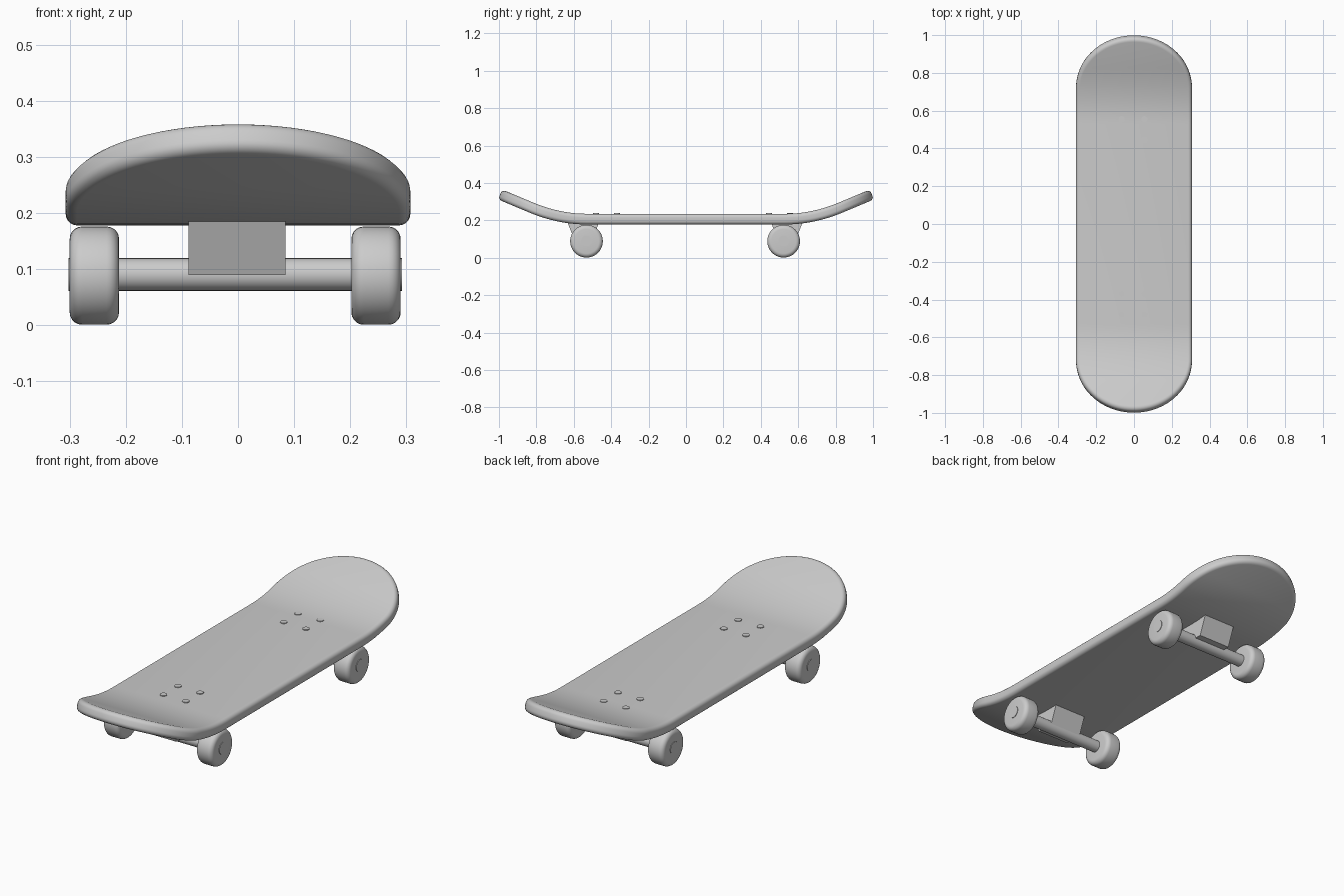
import bpy, bmesh, math
from mathutils import Matrix

if "Cube" in bpy.data.objects:
    bpy.data.objects.remove(bpy.data.objects["Cube"])

CX = -0.005           # trucks sit slightly off the centre line
AXLE_Z = 0.0885


def finish(name, bm, smooth=True):
    bmesh.ops.recalc_face_normals(bm, faces=bm.faces)
    me = bpy.data.meshes.new(name)
    bm.to_mesh(me)
    bm.free()
    ob = bpy.data.objects.new(name, me)
    bpy.context.collection.objects.link(ob)
    if smooth:
        bpy.ops.object.select_all(action='DESELECT')
        ob.select_set(True)
        bpy.context.view_layer.objects.active = ob
        bpy.ops.object.shade_smooth_by_angle(angle=math.radians(35))
    return ob


def cylinder(name, centre, radius, depth, axis='Z', bevel=0.0, sides=40):
    bm = bmesh.new()
    bmesh.ops.create_cone(bm, cap_ends=True, segments=sides, radius1=radius,
                          radius2=radius, depth=depth)
    if bevel:
        rims = [e for e in bm.edges if e.calc_face_angle() > 1]
        bmesh.ops.bevel(bm, geom=rims, offset=bevel, segments=5, profile=0.5,
                        affect='EDGES')
    rot = Matrix.Rotation(math.pi / 2, 4, 'Y') if axis == 'X' else Matrix()
    bm.transform(Matrix.Translation(centre) @ rot)
    return finish(name, bm)


# Deck: rounded-edge rings around a stadium outline, ends kicked up
HALF_W, TIP, STRAIGHT = 0.307, 0.994, 0.72
MID_Z, HALF_T, EDGE_R = 0.2065, 0.0285, 0.02
BEND_A, BEND_B, SLOPE = 0.53, 0.83, 0.42


def bend(x, y, h):
    u = abs(y)
    t = min(max(u - BEND_A, 0), BEND_B - BEND_A)
    slope = SLOPE * t / (BEND_B - BEND_A)
    z = slope * t / 2 + SLOPE * max(u - BEND_B, 0)
    ang = math.atan(slope)
    return (x, math.copysign(u - math.sin(ang) * h, y), MID_Z + z + math.cos(ang) * h)


def outline(inset):
    a, b = HALF_W - inset, TIP - STRAIGHT - inset
    n = 28
    cap = [(a * math.cos(i * math.pi / 2 / n), STRAIGHT + b * math.sin(i * math.pi / 2 / n))
           for i in range(n + 1)]
    cap[-1] = (0.0, STRAIGHT + b)
    side = [(a, BEND_A + (STRAIGHT - BEND_A) * i / 6) for i in range(6)]
    half = side + cap
    right = [(x, -y) for x, y in reversed(half)] + half
    return right + [(-x, y) for x, y in reversed(right[1:-1])]


profile = []
for k in range(13):
    if k == 6:
        continue
    q = k if k < 6 else k - 1
    ang = (-90 + 18 * q if q < 6 else 18 * (q - 6)) * math.pi / 180
    off = HALF_T - EDGE_R
    profile.append((EDGE_R * (1 - math.cos(ang)),
                    EDGE_R * math.sin(ang) + (-off if q < 6 else off)))

bm = bmesh.new()
rings = [[bm.verts.new(bend(x, y, h)) for x, y in outline(d)] for d, h in profile]
count = len(rings[0])
for lo, hi in zip(rings, rings[1:]):
    for i in range(count):
        j = (i + 1) % count
        bm.faces.new((lo[i], lo[j], hi[j], hi[i]))
for ring in (rings[0], rings[-1]):
    for i in range(count // 2):
        quad = [ring[i], ring[i + 1], ring[(count - i - 1) % count], ring[(count - i) % count]]
        bm.faces.new(list(dict.fromkeys(quad)))
finish("deck", bm)

# Trucks, wheels and bolts: (name, axle y, outer direction, bolt centre y)
for end, y, s, bolt_y in (("front", -0.532, -1, -0.425), ("rear", 0.522, 1, 0.50)):
    # Tapered base block
    bm = bmesh.new()
    base_y = y + s * 0.017
    prof = [(-0.085, 0.19), (0.085, 0.19), (0.045, 0.09), (-0.045, 0.09)]
    face = bm.faces.new([bm.verts.new((CX + 0.003 - 0.0865, base_y + py, pz)) for py, pz in prof])
    ext = bmesh.ops.extrude_face_region(bm, geom=[face])
    bmesh.ops.translate(bm, vec=(0.173, 0, 0),
                        verts=[v for v in ext["geom"] if isinstance(v, bmesh.types.BMVert)])
    finish(end + "_truck_base", bm, smooth=False)

    # Axle with visible ends
    cylinder(end + "_axle", (CX, y, AXLE_Z + 0.002), 0.029, 0.595, 'X', sides=32)

    # Wheels
    for side, sx in (("left", -1), ("right", 1)):
        cylinder(f"{end}_{side}_wheel", (CX + sx * 0.251, y, AXLE_Z), 0.0875, 0.088, 'X', 0.022)

    # Bolts
    for i in (-1, 1):
        for j in (-1, 1):
            cylinder(f"{end}_bolt", (CX + i * 0.06, bolt_y + j * 0.055, 0.228),
                     0.016, 0.021, sides=20)
